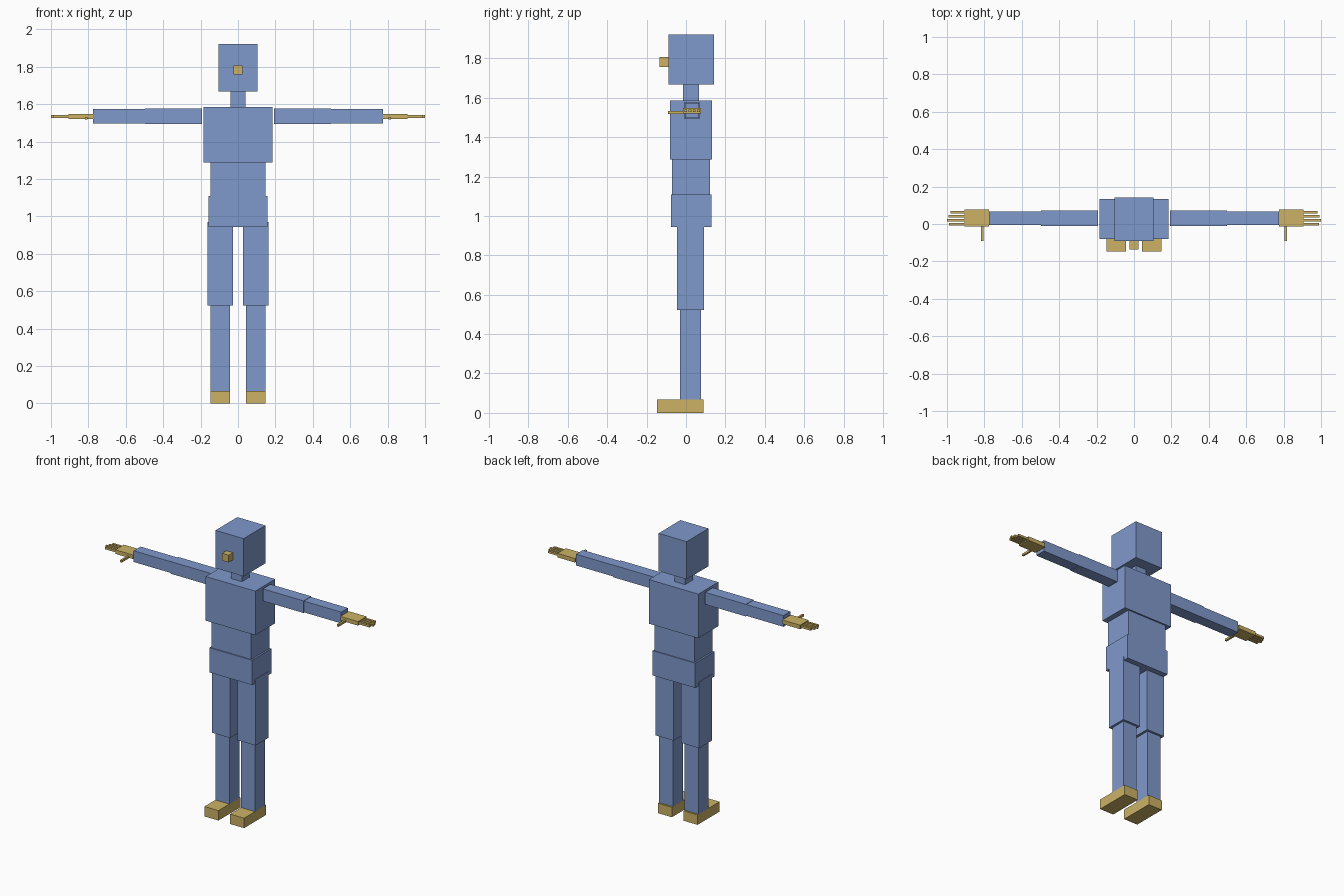
import bpy
from mathutils import Vector


def material(name, rgb):
    m = bpy.data.materials.new(name)
    m.diffuse_color = (*rgb, 1)
    return m


BLUE = material("soft_blue", (0.214, 0.319, 0.604))
GOLD = material("muted_gold", (0.604, 0.448, 0.133))


def box(name, x, y, z, mat):
    """Box from its (min, max) extent on each axis."""
    lo, hi = Vector((x[0], y[0], z[0])), Vector((x[1], y[1], z[1]))
    bpy.ops.mesh.primitive_cube_add(size=1)
    ob = bpy.context.object
    ob.name = ob.data.name = name
    for v in ob.data.vertices:
        v.co = (lo + hi) / 2 + v.co * (hi - lo)
    ob.data.materials.append(mat)
    return ob


def pair(name, x, y, z, mat):
    """The same box on both sides of the body."""
    box("left_" + name, x, y, z, mat)
    box("right_" + name, (-x[1], -x[0]), y, z, mat)


# Head and torso
box("head", (-0.105, 0.105), (-0.09, 0.143), (1.667, 1.922), BLUE)
box("nose", (-0.025, 0.025), (-0.135, -0.09), (1.757, 1.806), GOLD)
box("neck", (-0.04, 0.04), (-0.015, 0.067), (1.585, 1.667), BLUE)
box("chest", (-0.185, 0.185), (-0.08, 0.133), (1.287, 1.585), BLUE)
box("abdomen", (-0.148, 0.148), (-0.07, 0.123), (1.11, 1.287), BLUE)
box("pelvis", (-0.159, 0.159), (-0.077, 0.129), (0.943, 1.11), BLUE)

# Legs
pair("thigh", (0.028, 0.163), (-0.045, 0.092), (0.523, 0.97), BLUE)
pair("shin", (0.044, 0.148), (-0.03, 0.077), (0.067, 0.523), BLUE)
pair("foot", (0.044, 0.148), (-0.146, 0.088), (0, 0.067), GOLD)

# Arms and palms
pair("upper_arm", (0.193, 0.497), (-0.01, 0.071), (1.494, 1.576), BLUE)
pair("forearm", (0.497, 0.775), (-0.006, 0.067), (1.497, 1.573), BLUE)
pair("palm", (0.775, 0.907), (-0.014, 0.077), (1.52, 1.547), GOLD)

# Thumb pointing forward, and four fingers of differing length
pair("thumb", (0.804, 0.817), (-0.092, -0.014), (1.518, 1.532), GOLD)
for i, tip in enumerate((0.988, 1.0, 0.992, 0.98)):
    y = -0.001 + i * 0.0215
    pair(f"finger_{i + 1}", (0.907, tip), (y - 0.007, y + 0.007), (1.527, 1.541), GOLD)
